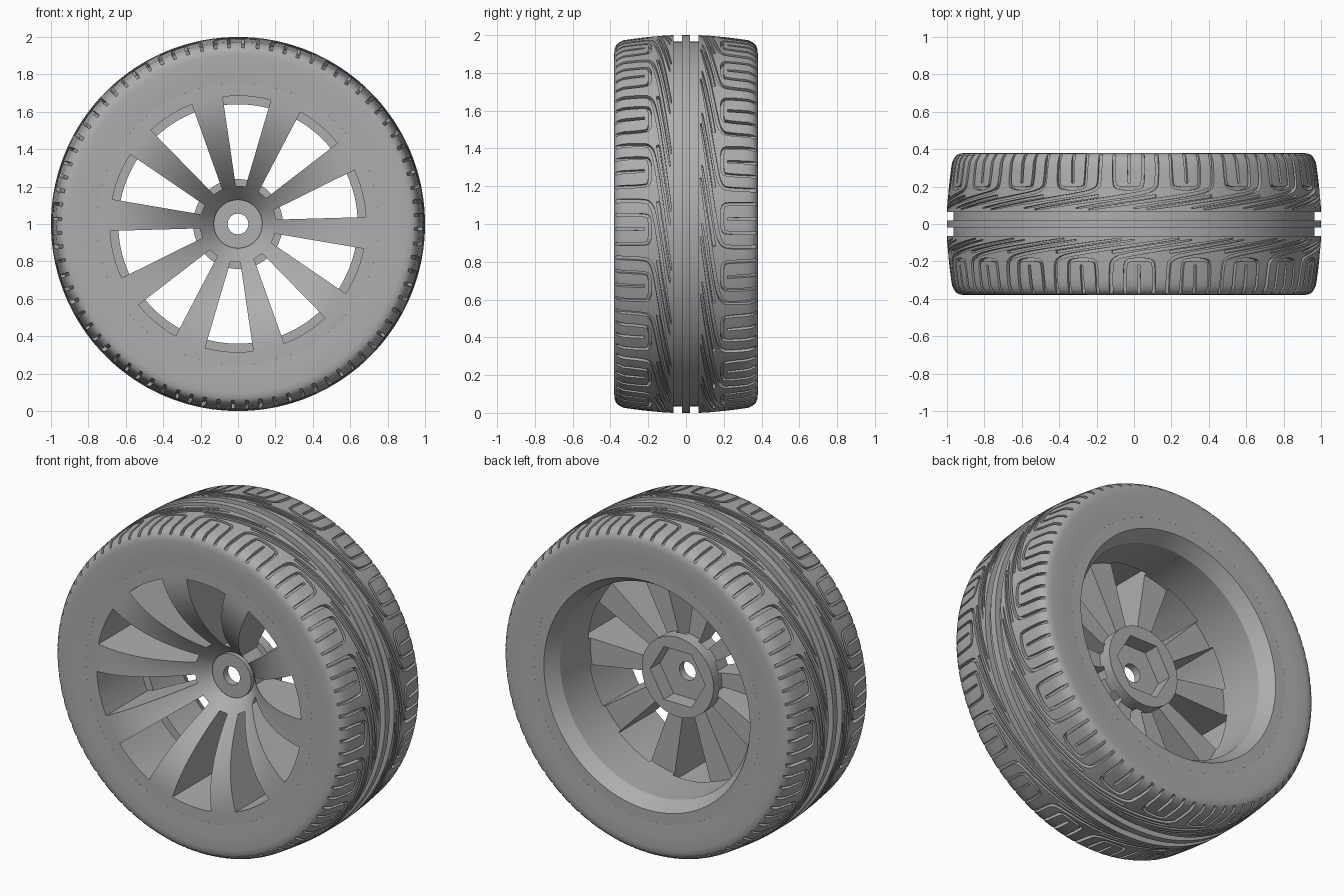
import bpy, bmesh, math
from mathutils import Vector

cube = bpy.data.objects.get("Cube")
if cube:
    bpy.data.objects.remove(cube)

GREY = (0.42, 0.42, 0.42, 1)
grey = bpy.data.materials.new("mid_grey")
grey.use_nodes = True
grey.diffuse_color = GREY
grey.node_tree.nodes["Principled BSDF"].inputs["Base Color"].default_value = GREY


def wheel_point(r, a, y):
    """Polar position about the axle."""
    return Vector((r * math.cos(a), y, 1 + r * math.sin(a)))


def finish(name, bm):
    bmesh.ops.recalc_face_normals(bm, faces=bm.faces)
    mesh = bpy.data.meshes.new(name)
    bm.to_mesh(mesh)
    bm.free()
    mesh.materials.append(grey)
    obj = bpy.data.objects.new(name, mesh)
    bpy.context.collection.objects.link(obj)
    return obj


def skin(bm, rings, closed):
    """Quads between successive rings of points, capped unless closed."""
    rows = [[bm.verts.new(p) for p in ring] for ring in rings]
    n = len(rows[0])
    for i in range(len(rows) if closed else len(rows) - 1):
        a, b = rows[i], rows[(i + 1) % len(rows)]
        for j in range(n):
            k = (j + 1) % n
            bm.faces.new((a[j], a[k], b[k], b[j]))
    if not closed:
        bm.faces.new(rows[0])
        bm.faces.new(rows[-1])


def revolve(name, profile, steps):
    bm = bmesh.new()
    skin(bm, [[wheel_point(r, math.tau * i / steps, y) for r, y in profile]
              for i in range(steps)], True)
    return finish(name, bm)


def prism(bm, outline, y0, y1):
    skin(bm, [[wheel_point(r, a, y) for r, a in outline] for y in (y0, y1)], False)


def cut(obj, cutter):
    cutter.hide_render = True
    mod = obj.modifiers.new("cut", 'BOOLEAN')
    mod.operation = 'DIFFERENCE'
    mod.solver = 'MANIFOLD'
    mod.object = cutter
    bpy.context.view_layer.objects.active = obj
    bpy.ops.object.modifier_apply(modifier=mod.name)
    bpy.data.objects.remove(cutter)


def smooth(obj):
    bpy.ops.object.select_all(action='DESELECT')
    obj.select_set(True)
    bpy.context.view_layer.objects.active = obj
    bpy.ops.object.shade_smooth_by_angle(angle=math.radians(30))


# Rim: deep dished face, barrel and hub in one turned profile
BEAD, SIDE = 0.755, 0.374
dish = []
for i in range(15):
    t = 1 - i / 14
    dish.append((0.69 - 0.56 * t, -SIDE + 0.34 * t ** 2))
rim = revolve("rim", [(0.055, -0.06), (0.13, -0.06)] + dish + [
    (BEAD, -SIDE), (BEAD, SIDE), (0.69, SIDE), (0.64, 0.29), (0.64, 0.0),
    (0.24, 0.0), (0.24, 0.08), (0.055, 0.08)], 120)

# Ten windows leave ten thick spokes
SPOKES = 10
bm = bmesh.new()
for k in range(SPOKES):
    mid = math.radians(86) + math.tau * k / SPOKES
    outline = [(0.205, mid - 0.13), (0.205, mid + 0.13)]
    outline += [(0.685, mid + 0.19 * s / 3) for s in range(3, -4, -1)]
    prism(bm, outline, -0.5, 0.02)
cut(rim, finish("window_cutter", bm))

# Hexagonal drive socket at the back of the hub
bm = bmesh.new()
prism(bm, [(0.185, math.tau * k / 6) for k in range(6)], -0.015, 0.2)
cut(rim, finish("socket_cutter", bm))
smooth(rim)


# Tyre: crowned tread with two channels beside a centre rib
def crown(y):
    u = max(0, min(abs(y), 0.38) - 0.06) / 0.32
    return 1 - 0.035 * u ** 1.5


half = [(BEAD, SIDE), (0.83, 0.378), (0.905, 0.38), (0.93, 0.377), (0.95, 0.368), (0.962, 0.352)]
half += [(crown(y), y) for y in (0.33, 0.29, 0.24, 0.19, 0.14, 0.1, 0.065)]
half += [(0.966, 0.065), (0.966, 0.02), (1.0, 0.02)]
tyre = revolve("tyre", [(r, -y) for r, y in half] + half[::-1], 180)


def rounded(path):
    """Corner-cut a path, then split its long pieces."""
    pts = [Vector(p) for p in path]
    for _ in range(2):
        new = [pts[0]]
        for a, b in zip(pts, pts[1:]):
            new += [a.lerp(b, 0.25), a.lerp(b, 0.75)]
        pts = new + [pts[-1]]
    out = [pts[0]]
    for a, b in zip(pts, pts[1:]):
        n = max(1, math.ceil((b - a).length / 0.06))
        out += [a.lerp(b, s / n) for s in range(1, n + 1)]
    return out


def groove(bm, path, width, tip, turn, side):
    """Sweep a slot over the tread; path holds (across, angle) pairs."""
    rings = []
    for i, p in enumerate(path):
        along = (path[min(i + 1, len(path) - 1)] - path[max(i - 1, 0)]).normalized()
        w = width + (tip - width) * (i / (len(path) - 1)) ** 2
        off = Vector((-along.y, along.x)) * w / 2
        ring = []
        for q, lift in ((p + off, 0.05), (p - off, 0.05), (p - off, -0.024), (p + off, -0.024)):
            ring.append(wheel_point(crown(p.x) + lift, side * (q.y + turn), side * q.x))
        rings.append(ring)
    skin(bm, rings, False)


# Tread pattern: shoulder loops with a sipe, and long sweeping grooves
PATTERN = [
    ([(-0.42, 0.16), (-0.22, 0.16), (-0.19, 0.145), (-0.19, 0.015), (-0.22, 0.0), (-0.42, 0.0)], 0.016, 0.016),
    ([(-0.42, 0.08), (-0.22, 0.085)], 0.018, 0.014),
    ([(-0.42, 0.237), (-0.24, 0.237), (-0.185, 0.225), (-0.16, 0.13), (-0.12, -0.15), (-0.078, -0.45)], 0.02, 0.006),
    ([(-0.15, -0.085), (-0.118, -0.3), (-0.085, -0.52)], 0.014, 0.004),
]
REPEATS = 20
bm = bmesh.new()
for path, width, tip in PATTERN:
    path = rounded(path)
    for side in (1, -1):
        for k in range(REPEATS):
            groove(bm, path, width, tip, math.tau * k / REPEATS - 0.11, side)
cut(tyre, finish("groove_cutter", bm))
smooth(tyre)
